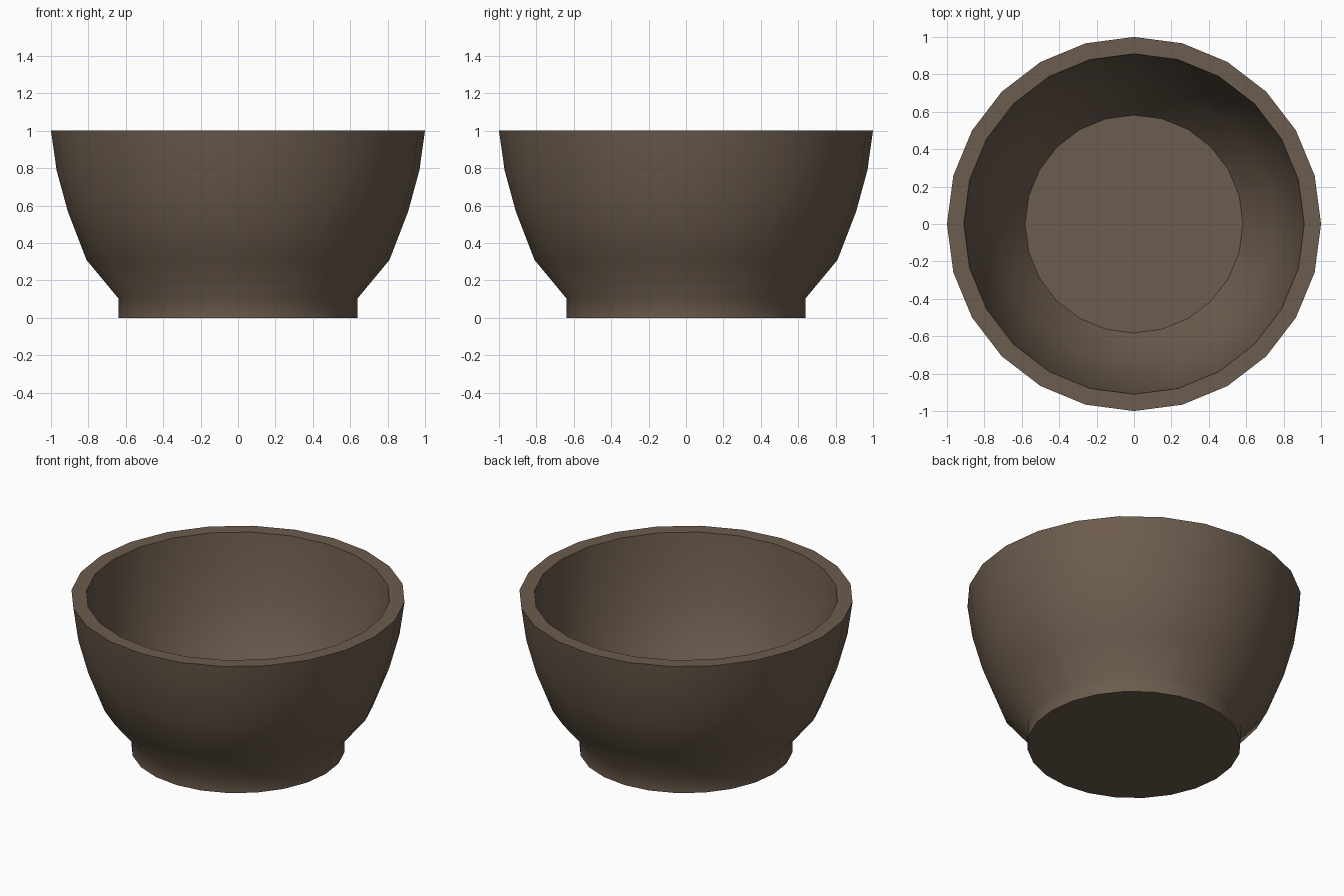
import bpy, bmesh, math

if "Cube" in bpy.data.objects:
    bpy.data.objects.remove(bpy.data.objects["Cube"])

SIDES = 24

# Single flat colour
mat = bpy.data.materials.new("brown clay")
mat.diffuse_color = (0.150, 0.107, 0.075, 1)
mat.use_nodes = True
mat.node_tree.nodes["Principled BSDF"].inputs["Base Color"].default_value = mat.diffuse_color

# Outer profile (radius, height) and the same curve drawn inwards for the hollow
outer = [(0.64, 0), (0.64, 0.105), (0.81, 0.31), (0.91, 0.57), (0.97, 0.79), (1.0, 1.003)]
inner = [(r * 0.91, z) for r, z in reversed(outer[1:])]
profile = outer + inner

# Spin the profile into rings and join them
bm = bmesh.new()
rings = []
for r, z in profile:
    rings.append([bm.verts.new((r * math.cos(2 * math.pi * i / SIDES),
                                r * math.sin(2 * math.pi * i / SIDES), z))
                  for i in range(SIDES)])
for a, b in zip(rings, rings[1:]):
    for i in range(SIDES):
        j = (i + 1) % SIDES
        bm.faces.new((a[i], a[j], b[j], b[i]))

# Underside and inner floor
bm.faces.new(rings[0][::-1])
bm.faces.new(rings[-1])
bmesh.ops.recalc_face_normals(bm, faces=bm.faces[:])

mesh = bpy.data.meshes.new("bowl")
bm.to_mesh(mesh)
bm.free()
mesh.materials.append(mat)
bowl = bpy.data.objects.new("bowl", mesh)
bpy.context.collection.objects.link(bowl)

# Smooth walls, sharp rim, foot and floor edges
bpy.context.view_layer.objects.active = bowl
bowl.select_set(True)
bpy.ops.object.shade_smooth_by_angle(angle=math.radians(45))
